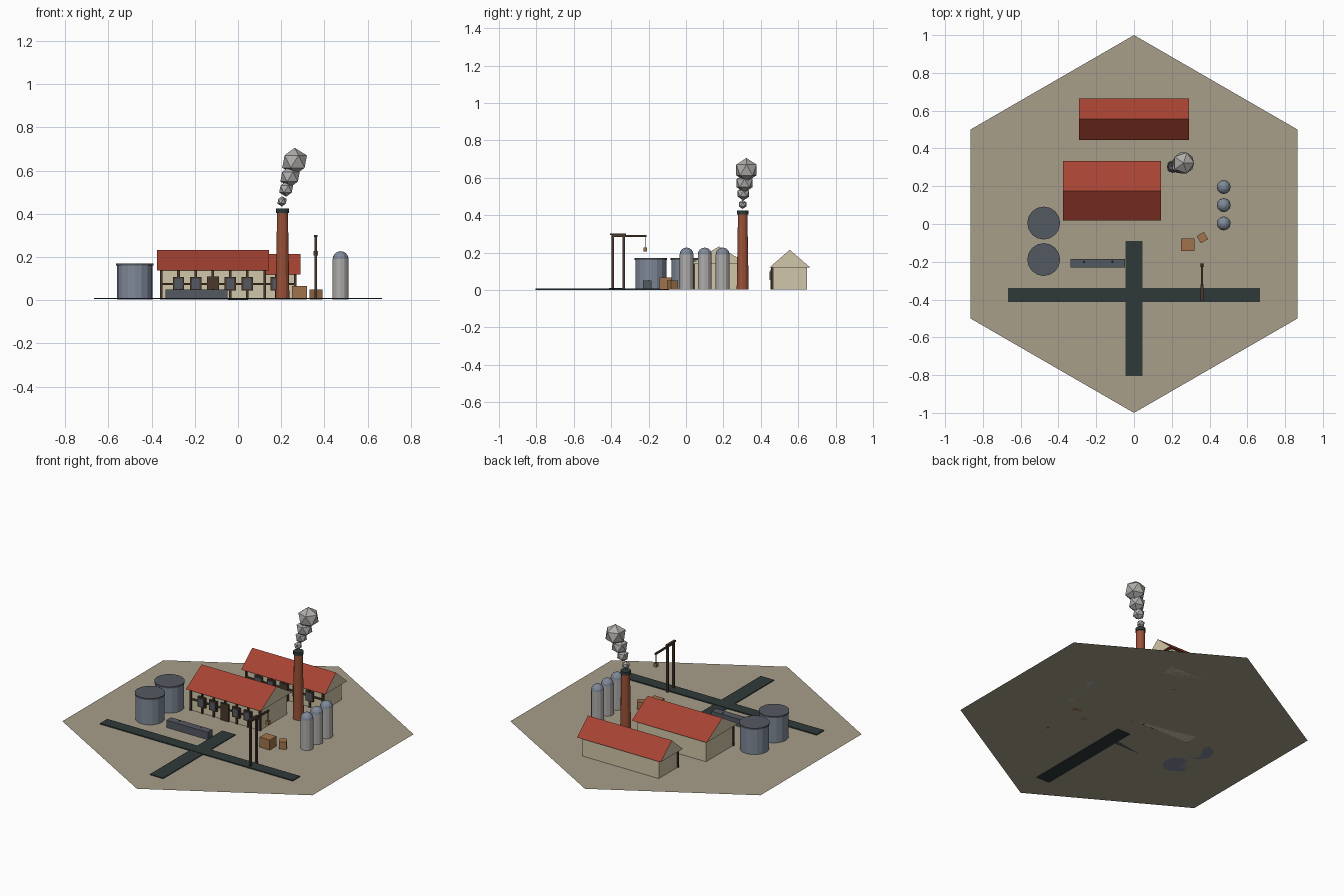
import bpy, bmesh, math
from mathutils import Matrix

cube = bpy.data.objects.get("Cube")
if cube:
    bpy.data.objects.remove(cube, do_unlink=True)


def material(name, r, g, b):
    lin = [((c / 255 + 0.055) / 1.055) ** 2.4 for c in (r, g, b)] + [1]
    m = bpy.data.materials.new(name)
    m.use_nodes = True
    m.diffuse_color = lin
    m.node_tree.nodes["Principled BSDF"].inputs["Base Color"].default_value = lin
    return m


GROUND = material("dusty ground", 168, 159, 138)
ROAD = material("dark asphalt", 47, 57, 57)
RED = material("red roof tile", 166, 67, 50)
CREAM = material("cream plaster", 208, 198, 168)
TIMBER = material("dark timber", 74, 56, 44)
SLATE = material("slate grey", 84, 88, 97)
STEEL = material("blue grey steel", 128, 137, 153)
CRATE = material("crate wood", 160, 116, 76)
BRICK = material("brick", 155, 82, 56)
PALE = material("pale grey", 176, 174, 171)
BASE = 0.004


def finish(name, bm, *mats):
    me = bpy.data.meshes.new(name)
    bmesh.ops.recalc_face_normals(bm, faces=bm.faces)
    bm.to_mesh(me)
    bm.free()
    for m in mats:
        me.materials.append(m)
    ob = bpy.data.objects.new(name, me)
    bpy.context.collection.objects.link(ob)
    return ob


def box(name, mat, x, y, z, turn=0):
    """Box from (min, max) ranges, optionally turned about its own centre."""
    bm = bmesh.new()
    mid = [(a + b) / 2 for a, b in (x, y, z)]
    size = [b - a for a, b in (x, y, z)]
    bmesh.ops.create_cube(bm, size=1, matrix=Matrix.Translation(mid)
                          @ Matrix.Rotation(turn, 4, 'Z') @ Matrix.Diagonal((*size, 1)))
    return finish(name, bm, mat)


def drum(name, mat, x, y, z0, z1, r0, r1=None, sides=16):
    bm = bmesh.new()
    bmesh.ops.create_cone(bm, cap_ends=True, segments=sides, radius1=r0,
                          radius2=r0 if r1 is None else r1, depth=z1 - z0,
                          matrix=Matrix.Translation((x, y, (z0 + z1) / 2)))
    return finish(name, bm, mat)


# Ground and roads
bm = bmesh.new()
bmesh.ops.create_circle(bm, cap_ends=True, segments=6, radius=1,
                        matrix=Matrix.Translation((0, 0, BASE)))
for f in bm.faces:
    if f.normal.z < 0:
        f.normal_flip()
finish("ground", bm, GROUND)
box("long_road", ROAD, (-0.046, 0.046), (-0.805, -0.09), (0, 0.009))
box("cross_road", ROAD, (-0.667, 0.667), (-0.412, -0.34), (0.005, 0.011))


def hall(name, cx, cy, length, depth, eave, ridge, over_x, over_y):
    """Timber-fronted building with a gabled roof."""
    hx, hy = length / 2, depth / 2
    box(name + "_walls", CREAM, (cx - hx, cx + hx), (cy - hy, cy + hy), (BASE, eave))
    # Roof prism: red slopes and underside, cream gables
    bm = bmesh.new()
    rx, ry = hx + over_x, hy + over_y
    ends = [[bm.verts.new((cx + s * rx, cy + y, z))
             for y, z in ((-ry, eave), (ry, eave), (0, ridge))] for s in (-1, 1)]
    for end in ends:
        bm.faces.new(end).material_index = 1
    for i in range(3):
        j = (i + 1) % 3
        bm.faces.new((ends[0][i], ends[0][j], ends[1][j], ends[1][i]))
    finish(name + "_roof", bm, RED, CREAM)
    # Framing, windows and door on the front wall
    front = cy - hy
    step = length / 6
    for i in range(7):
        x = cx - hx + i * step
        box(name + "_post", TIMBER, (x - 0.006, x + 0.006), (front - 0.008, front + 0.004), (BASE, eave))
        if i in (0, 6):
            continue
        if i == 3:
            box(name + "_door", TIMBER, (x - 0.028, x + 0.028), (front - 0.012, front), (BASE, 0.11))
            continue
        box(name + "_window_frame", TIMBER, (x - 0.026, x + 0.026), (front - 0.012, front), (0.045, 0.108))
        box(name + "_window_glass", SLATE, (x - 0.018, x + 0.018), (front - 0.015, front), (0.053, 0.1))
    box(name + "_rail", TIMBER, (cx - hx, cx + hx), (front - 0.007, front), (0.07, 0.08))


hall("main_hall", -0.116, 0.176, 0.478, 0.265, 0.138, 0.233, 0.02, 0.024)
hall("rear_hall", 0, 0.555, 0.53, 0.185, 0.12, 0.215, 0.025, 0.017)

# Storage tanks with wider lids
for y in (0.005, -0.188):
    drum("tank", STEEL, -0.478, y, BASE, 0.16, 0.083)
    drum("tank_lid", SLATE, -0.478, y, 0.16, 0.17, 0.087)

# Silos with domed tops
for y in (0.003, 0.1, 0.196):
    drum("silo", PALE, 0.475, y, BASE, 0.19, 0.037, sides=12)
    bm = bmesh.new()
    bmesh.ops.create_uvsphere(bm, u_segments=12, v_segments=8, radius=0.037,
                              matrix=Matrix.Translation((0.475, y, 0.19)))
    low = [v for v in bm.verts if v.co.z < 0.189]
    bmesh.ops.delete(bm, geom=low, context='VERTS')
    finish("silo_dome", bm, STEEL)

# Chimney and rising smoke
drum("chimney", BRICK, 0.206, 0.303, BASE, 0.41, 0.032, 0.025, 12)
drum("chimney_cap", ROAD, 0.206, 0.303, 0.405, 0.425, 0.03, sides=12)
for x, y, z, r in ((0.204, 0.303, 0.458, 0.024), (0.223, 0.307, 0.515, 0.036),
                   (0.241, 0.313, 0.572, 0.05), (0.262, 0.323, 0.642, 0.064)):
    bm = bmesh.new()
    bmesh.ops.create_icosphere(bm, subdivisions=1, radius=r,
                               matrix=Matrix.Translation((x, y, z)))
    finish("smoke_puff", bm, PALE)

# Long bunker with small wedges along its top
box("bunker", SLATE, (-0.335, -0.048), (-0.23, -0.184), (BASE, 0.05))
for x in (-0.265, -0.115):
    drum("bunker_wedge", TIMBER, x, -0.2, 0.046, 0.054, 0.013, 0, 3)

# Crates
box("large_crate", CRATE, (0.25, 0.32), (-0.143, -0.078), (BASE, 0.067))
box("small_crate", CRATE, (0.34, 0.384), (-0.094, -0.05), (BASE, 0.05), math.radians(30))

# Crane: two posts, cap, arm, cable and load
CX = 0.36
for y in (-0.391, -0.333):
    box("crane_post", TIMBER, (CX - 0.006, CX + 0.006), (y - 0.006, y + 0.006), (BASE, 0.295))
box("crane_cap", TIMBER, (CX - 0.007, CX + 0.007), (-0.405, -0.32), (0.293, 0.303))
box("crane_arm", TIMBER, (CX - 0.005, CX + 0.005), (-0.395, -0.21), (0.284, 0.294))
box("crane_cable", TIMBER, (CX - 0.002, CX + 0.002), (-0.22, -0.216), (0.225, 0.288))
box("crane_load", CRATE, (CX - 0.01, CX + 0.01), (-0.228, -0.208), (0.207, 0.228))
